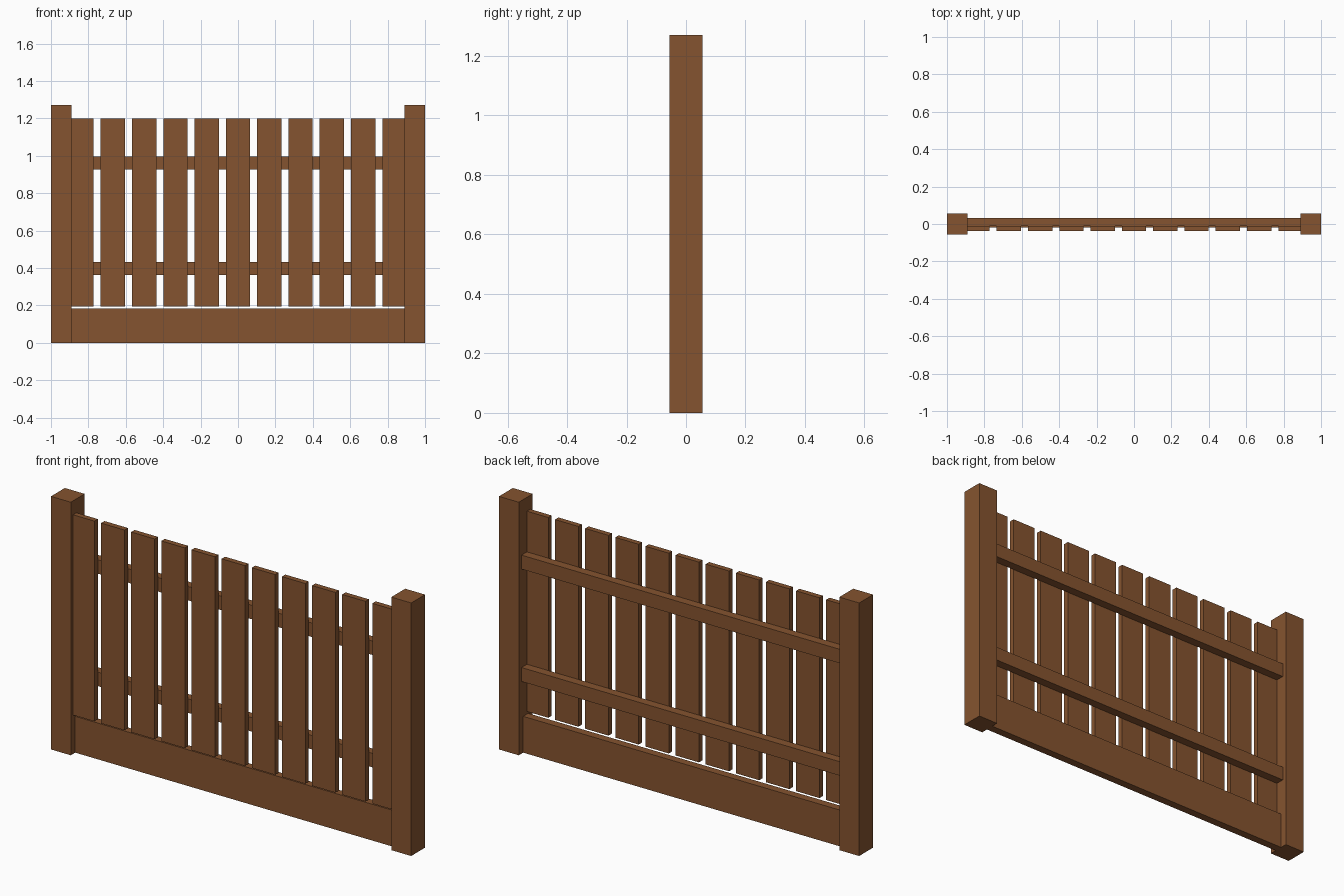
import bpy

# Remove the default cube
cube = bpy.data.objects.get("Cube")
if cube:
    bpy.data.objects.remove(cube, do_unlink=True)

# Single wood colour
wood = bpy.data.materials.new("brown_wood")
wood.use_nodes = True
colour = (0.235, 0.088, 0.029, 1)
wood.diffuse_color = colour
bsdf = next(n for n in wood.node_tree.nodes if n.type == "BSDF_PRINCIPLED")
bsdf.inputs["Base Color"].default_value = colour
bsdf.inputs["Roughness"].default_value = 0.8


def board(name, x, y, z):
    """Box spanning the (low, high) range given on each axis."""
    spans = (x, y, z)
    bpy.ops.mesh.primitive_cube_add(size=1, location=[(a + b) / 2 for a, b in spans])
    obj = bpy.context.object
    obj.name = obj.data.name = name
    obj.scale = [b - a for a, b in spans]
    bpy.ops.object.transform_apply(location=False, rotation=False, scale=True)
    obj.data.materials.append(wood)
    return obj


POST = 0.11
INNER = 1 - POST
HEIGHT = 1.27

# End posts
for side, start in (("right", -1), ("left", INNER)):
    board(f"{side}_post", (start, start + POST), (-POST / 2, POST / 2), (0, HEIGHT))

# Bottom kickboard between the posts
board("kickboard", (-INNER, INNER), (-0.02, 0.02), (0, 0.182))

# Horizontal rails behind the pickets
for name, bottom in (("lower_rail", 0.362), ("upper_rail", 0.926)):
    board(name, (-INNER, INNER), (-0.01, 0.033), (bottom, bottom + 0.07))

# Evenly spaced pickets, the outer two tucked against the posts
COUNT, PITCH, WIDTH = 11, 0.1673, 0.13
for i in range(COUNT):
    x = (i - (COUNT - 1) / 2) * PITCH
    left = max(x - WIDTH / 2, -INNER)
    right = min(x + WIDTH / 2, INNER)
    board(f"picket_{i + 1}", (left, right), (-0.037, -0.01), (0.195, 1.2))
